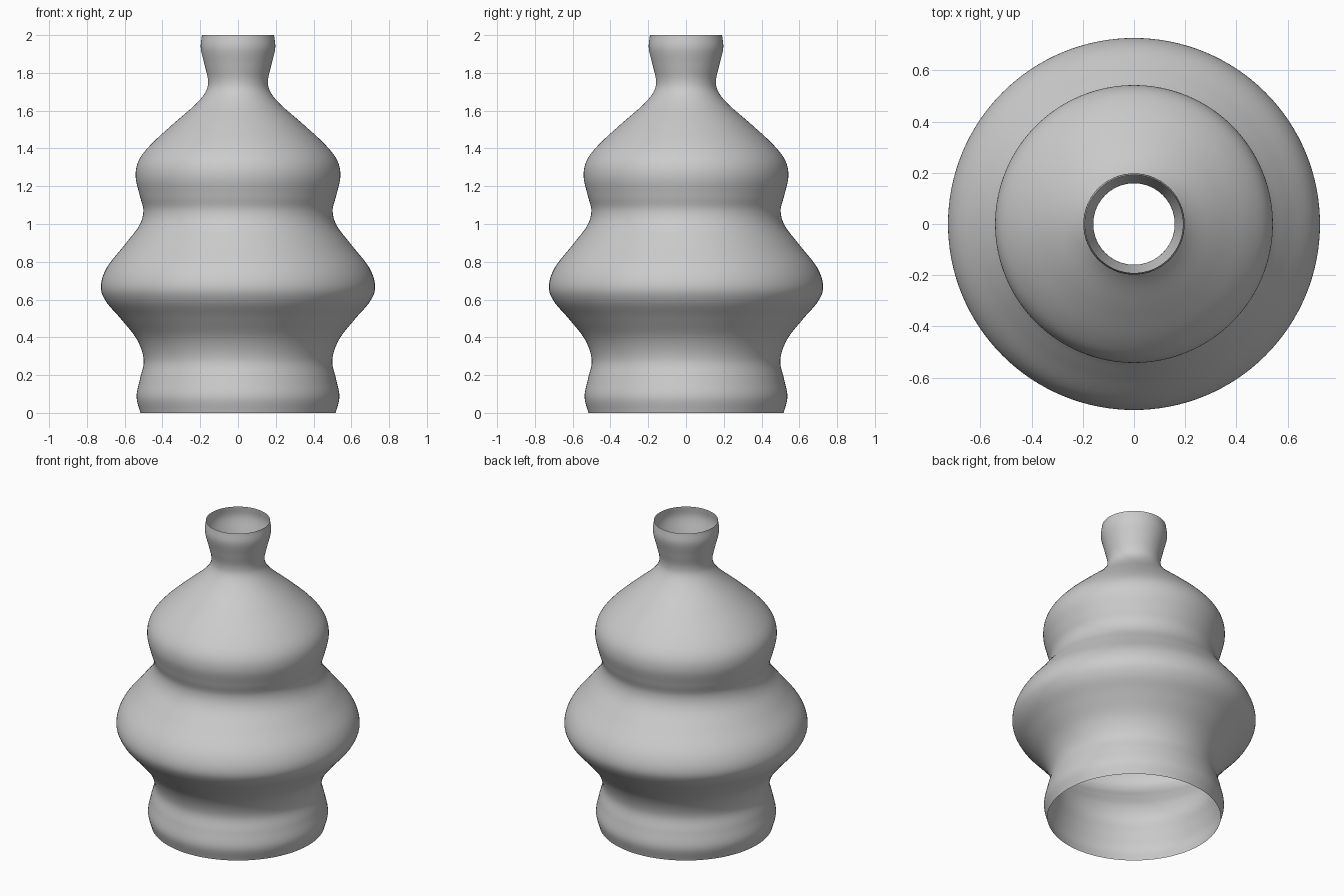
import bpy, bmesh, math
from mathutils import Vector

if "Cube" in bpy.data.objects:
    bpy.data.objects.remove(bpy.data.objects["Cube"])

# Silhouette control points (radius, height), foot to lip
PROFILE = [(0.517, 0.0), (0.537, 0.085), (0.519, 0.18), (0.499, 0.28), (0.536, 0.39),
           (0.622, 0.50), (0.699, 0.59), (0.726, 0.67), (0.694, 0.77), (0.60, 0.89),
           (0.524, 0.99), (0.501, 1.07), (0.520, 1.15), (0.542, 1.25), (0.526, 1.335),
           (0.462, 1.42), (0.343, 1.53), (0.228, 1.63), (0.171, 1.70), (0.159, 1.76),
           (0.176, 1.84), (0.197, 1.93), (0.191, 2.0)]
STEPS, SIDES = 6, 128


def smooth_curve(pts, steps):
    """Catmull-Rom curve through the points."""
    p = [Vector(q) for q in pts]
    p = [2 * p[0] - p[1]] + p + [2 * p[-1] - p[-2]]
    out = []
    for a, b, c, d in zip(p, p[1:], p[2:], p[3:]):
        for i in range(steps):
            t = i / steps
            out.append(0.5 * (2 * b + (c - a) * t + (2 * a - 5 * b + 4 * c - d) * t ** 2
                              + (3 * b - a - 3 * c + d) * t ** 3))
    return out + [p[-2]]


# Vase body: thin open shell revolved around z
bm = bmesh.new()
verts = [bm.verts.new((r, 0, z)) for r, z in smooth_curve(PROFILE, STEPS)]
edges = [bm.edges.new(pair) for pair in zip(verts, verts[1:])]
bmesh.ops.spin(bm, geom=verts + edges, cent=(0, 0, 0), axis=(0, 0, 1),
               angle=math.tau, steps=SIDES, use_merge=True)
bmesh.ops.remove_doubles(bm, verts=bm.verts, dist=1e-5)
bmesh.ops.recalc_face_normals(bm, faces=bm.faces)

# Make sure the normals point outwards
bm.normal_update()
if sum(f.normal.xy.dot(f.calc_center_median().xy) for f in bm.faces) < 0:
    bmesh.ops.reverse_faces(bm, faces=bm.faces)
for f in bm.faces:
    f.smooth = True

mesh = bpy.data.meshes.new("vase_body")
bm.to_mesh(mesh)
bm.free()
bpy.context.collection.objects.link(bpy.data.objects.new("vase_body", mesh))
